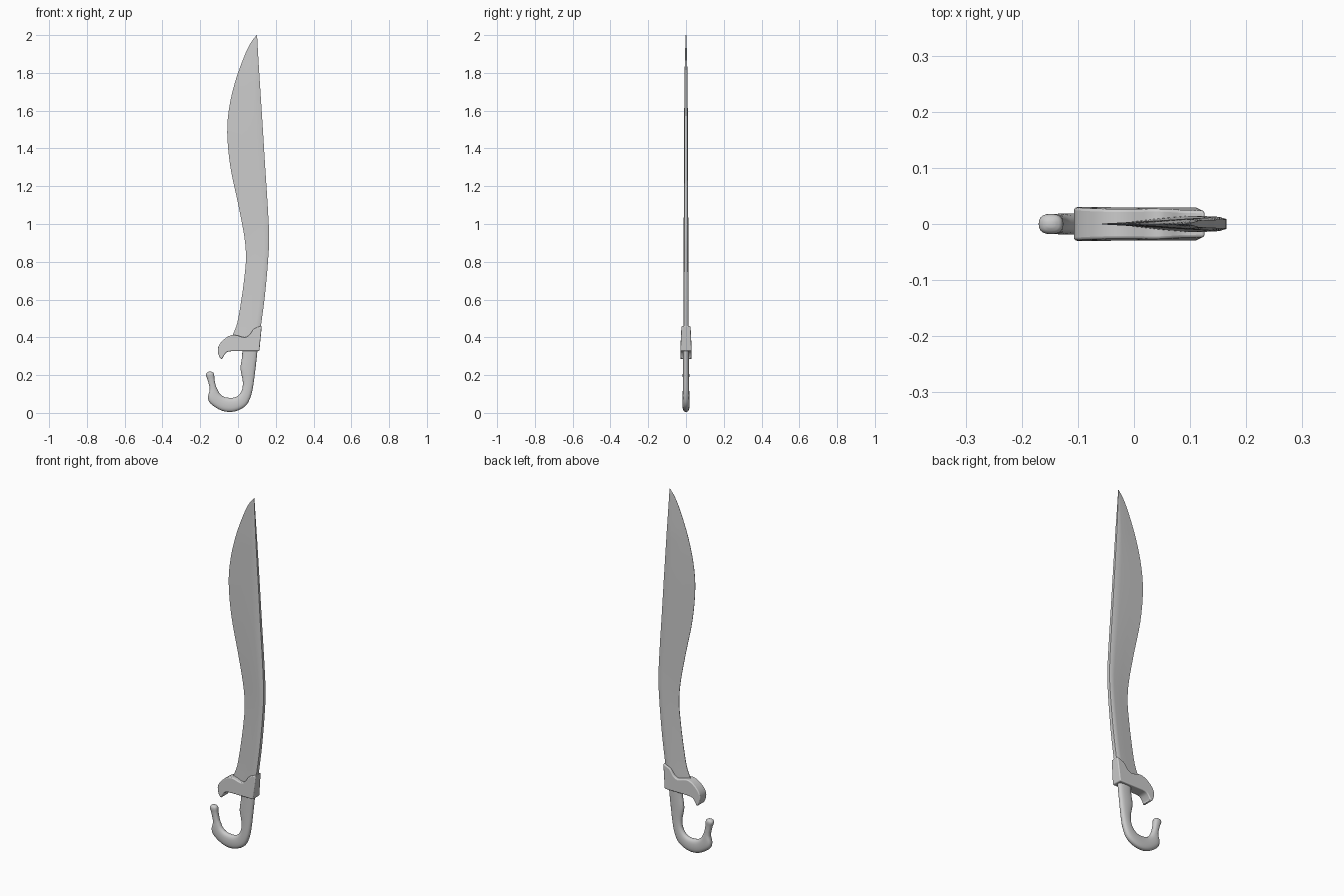
import bpy, bmesh, math
from mathutils import Vector

if "Cube" in bpy.data.objects:
    bpy.data.objects.remove(bpy.data.objects["Cube"])


def smooth(rows, n):
    # Catmull-Rom interpolation of equal-length rows
    rows = [Vector(r) for r in rows]
    out = []
    for i in range(len(rows) - 1):
        a, b = rows[max(i - 1, 0)], rows[i]
        c, d = rows[i + 1], rows[min(i + 2, len(rows) - 1)]
        for k in range(n):
            t = k / n
            out.append(0.5 * (2 * b + (c - a) * t + (2 * a - 5 * b + 4 * c - d) * t * t
                              + (3 * b - a - 3 * c + d) * t ** 3))
    return out + [rows[-1]]


def finish(name, bm, angle):
    bmesh.ops.recalc_face_normals(bm, faces=bm.faces)
    me = bpy.data.meshes.new(name)
    bm.to_mesh(me)
    bm.free()
    ob = bpy.data.objects.new(name, me)
    bpy.context.collection.objects.link(ob)
    bpy.ops.object.select_all(action='DESELECT')
    ob.select_set(True)
    bpy.context.view_layer.objects.active = ob
    bpy.ops.object.shade_smooth_by_angle(angle=math.radians(angle))
    return ob


def loft(name, rings, angle):
    bm = bmesh.new()
    vs = [[bm.verts.new(p) for p in r] for r in rings]
    n = len(vs[0])
    for a, b in zip(vs, vs[1:]):
        for i in range(n):
            j = (i + 1) % n
            bm.faces.new((a[i], a[j], b[j], b[i]))
    bm.faces.new(vs[0])
    bm.faces.new(vs[-1])
    return finish(name, bm, angle)


# Blade: rows of (height, cutting edge x, spine x)
blade = [(0.36, -0.05, 0.108), (0.42, -0.025, 0.116), (0.48, -0.003, 0.124), (0.6, 0.018, 0.14),
         (0.72, 0.034, 0.152), (0.82, 0.042, 0.16), (0.93, 0.034, 0.165), (1.1, 0.002, 0.157),
         (1.3, -0.04, 0.144), (1.48, -0.057, 0.133), (1.62, -0.046, 0.124), (1.76, -0.013, 0.115),
         (1.89, 0.034, 0.107), (1.96, 0.068, 0.103), (2.0, 0.099, 0.101)]
section = [(0, 0.08), (0.4, 0.5), (0.78, 0.95), (0.9, 1), (1, 0.7)]
rings = []
for z, l, r in smooth(blade, 4):
    t = 0.015 - 0.0075 * (z - 0.36) / 1.64
    t *= min(1, 0.3 + (2.0 - z) * 3)
    side = [(l + (r - l) * u, t * v) for u, v in section]
    rings.append([(x, y, z) for x, y in side] + [(x, -y, z) for x, y in reversed(side)])
loft("blade", rings, 35)

# Grip: rows of (outer x, outer z, inner x, inner z, half depth)
grip = [(0.106, 0.36, 0.022, 0.36, 0.016), (0.1, 0.3, 0.022, 0.3, 0.016),
        (0.092, 0.23, 0.013, 0.235, 0.016), (0.083, 0.16, 0.025, 0.17, 0.016),
        (0.07, 0.095, 0.022, 0.125, 0.017), (0.045, 0.042, 0.004, 0.095, 0.018),
        (0, 0.013, -0.02, 0.081, 0.019), (-0.05, 0.005, -0.05, 0.08, 0.019),
        (-0.1, 0.018, -0.077, 0.086, 0.019), (-0.148, 0.052, -0.097, 0.102, 0.019),
        (-0.159, 0.085, -0.108, 0.122, 0.018), (-0.15, 0.125, -0.118, 0.145, 0.016),
        (-0.161, 0.175, -0.125, 0.18, 0.016), (-0.17, 0.2, -0.126, 0.2, 0.018),
        (-0.165, 0.212, -0.13, 0.212, 0.015), (-0.155, 0.218, -0.142, 0.218, 0.006)]
rings = []
for ox, oz, ix, iz, d in smooth(grip, 3):
    o, i = Vector((ox, 0, oz)), Vector((ix, 0, iz))
    ring = []
    for k in range(20):
        a = 2 * math.pi * k / 20
        c, s = math.cos(a), math.sin(a)
        u = math.copysign(abs(c) ** 0.8, c)
        v = math.copysign(abs(s) ** 0.8, s)
        ring.append((o + i) / 2 + (o - i) / 2 * u + Vector((0, d * v, 0)))
    rings.append(ring)
loft("hooked_grip", rings, 50)

# Guard: side outline extruded in depth, thinner towards the top
top = smooth([(0.126, 0.462), (0.085, 0.445), (0.062, 0.415), (0.035, 0.4), (-0.02, 0.413),
              (-0.06, 0.4), (-0.095, 0.367), (-0.107, 0.335), (-0.1, 0.3), (-0.086, 0.284),
              (-0.075, 0.302), (-0.058, 0.322), (-0.03, 0.327)], 3)
outline = [tuple(p) for p in top] + [(0.113, 0.327)]
bm = bmesh.new()
sides = []
for s in (-1, 1):
    sides.append([bm.verts.new((x, s * (0.03 - 0.05 * max(0, z - 0.34)), z)) for x, z in outline])
bm.faces.new(sides[0])
bm.faces.new(sides[1])
for i in range(len(outline)):
    j = (i + 1) % len(outline)
    bm.faces.new((sides[0][i], sides[0][j], sides[1][j], sides[1][i]))
guard = finish("guard", bm, 40)
bev = guard.modifiers.new("bevel", 'BEVEL')
bev.width = 0.007
bev.segments = 3
bev.limit_method = 'ANGLE'
bev.angle_limit = math.radians(40)
